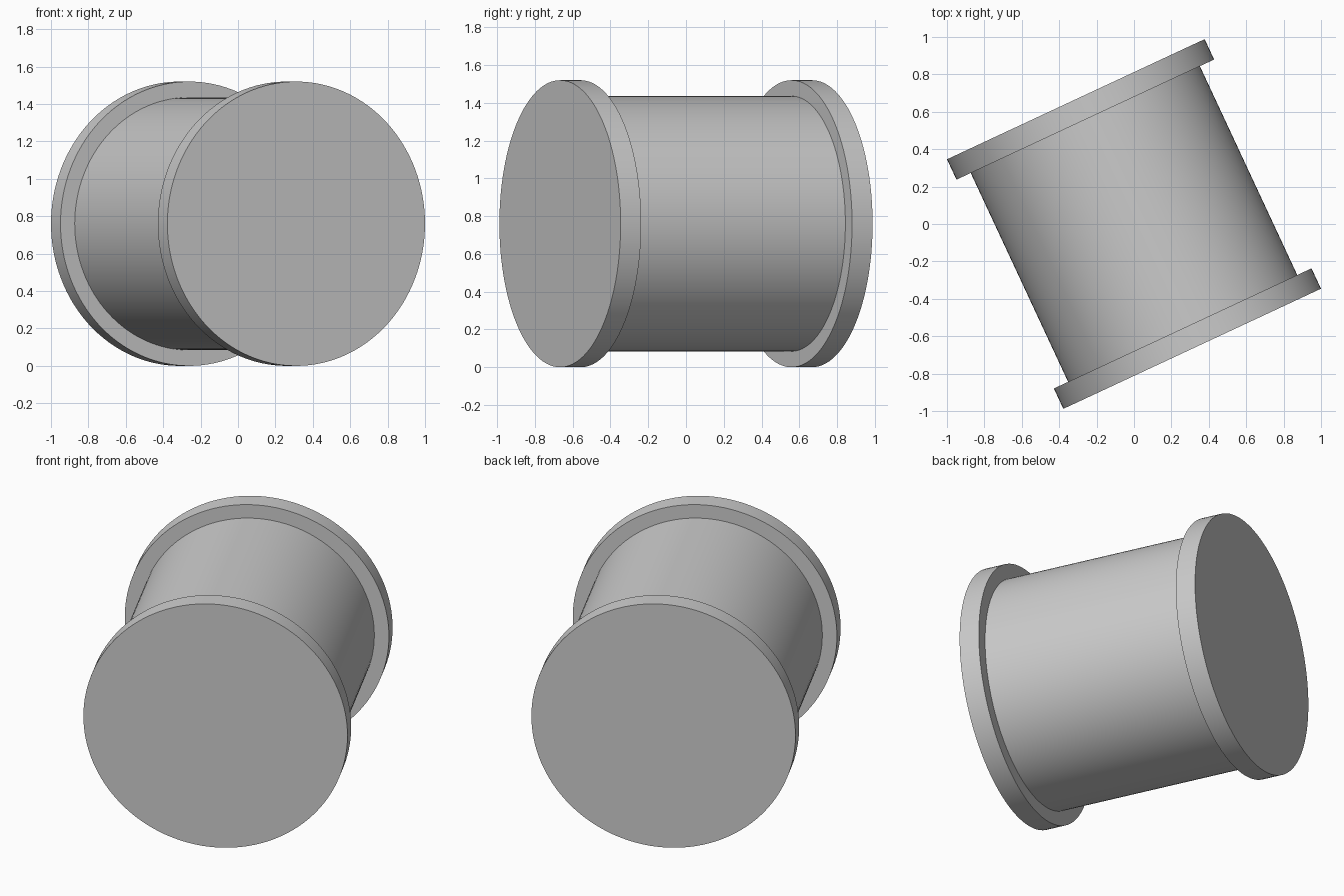
import bpy
from math import radians

cube = bpy.data.objects.get("Cube")
if cube:
    bpy.data.objects.remove(cube, do_unlink=True)

RIM_RADIUS, DRUM_RADIUS = 0.76, 0.676
HALF_LENGTH, RIM_WIDTH = 0.736, 0.12
SIDES = 128

grey = bpy.data.materials.new("plain grey")
grey.use_nodes = True
colour = (0.6, 0.6, 0.6, 1)
grey.diffuse_color = colour
grey.node_tree.nodes["Principled BSDF"].inputs["Base Color"].default_value = colour

# The spool lies on its side, turned about the vertical
pivot = bpy.data.objects.new("spool", None)
bpy.context.collection.objects.link(pivot)
pivot.location.z = RIM_RADIUS
pivot.rotation_euler.z = radians(25)
pivot.hide_render = True


def disc(name, radius, length, y):
    """Smooth cylinder along the spool's axis, centred at y."""
    bpy.ops.mesh.primitive_cylinder_add(
        vertices=SIDES, radius=radius, depth=length,
        location=(0, y, 0), rotation=(radians(90), 0, 0))
    obj = bpy.context.object
    obj.name = name
    obj.data.materials.append(grey)
    bpy.ops.object.shade_smooth_by_angle(angle=radians(30))
    obj.parent = pivot


# Central drum
disc("drum", DRUM_RADIUS, 2 * (HALF_LENGTH - RIM_WIDTH), 0)

# Wider rims closing both ends
for name, side in (("front_rim", -1), ("back_rim", 1)):
    disc(name, RIM_RADIUS, RIM_WIDTH, side * (HALF_LENGTH - RIM_WIDTH / 2))
